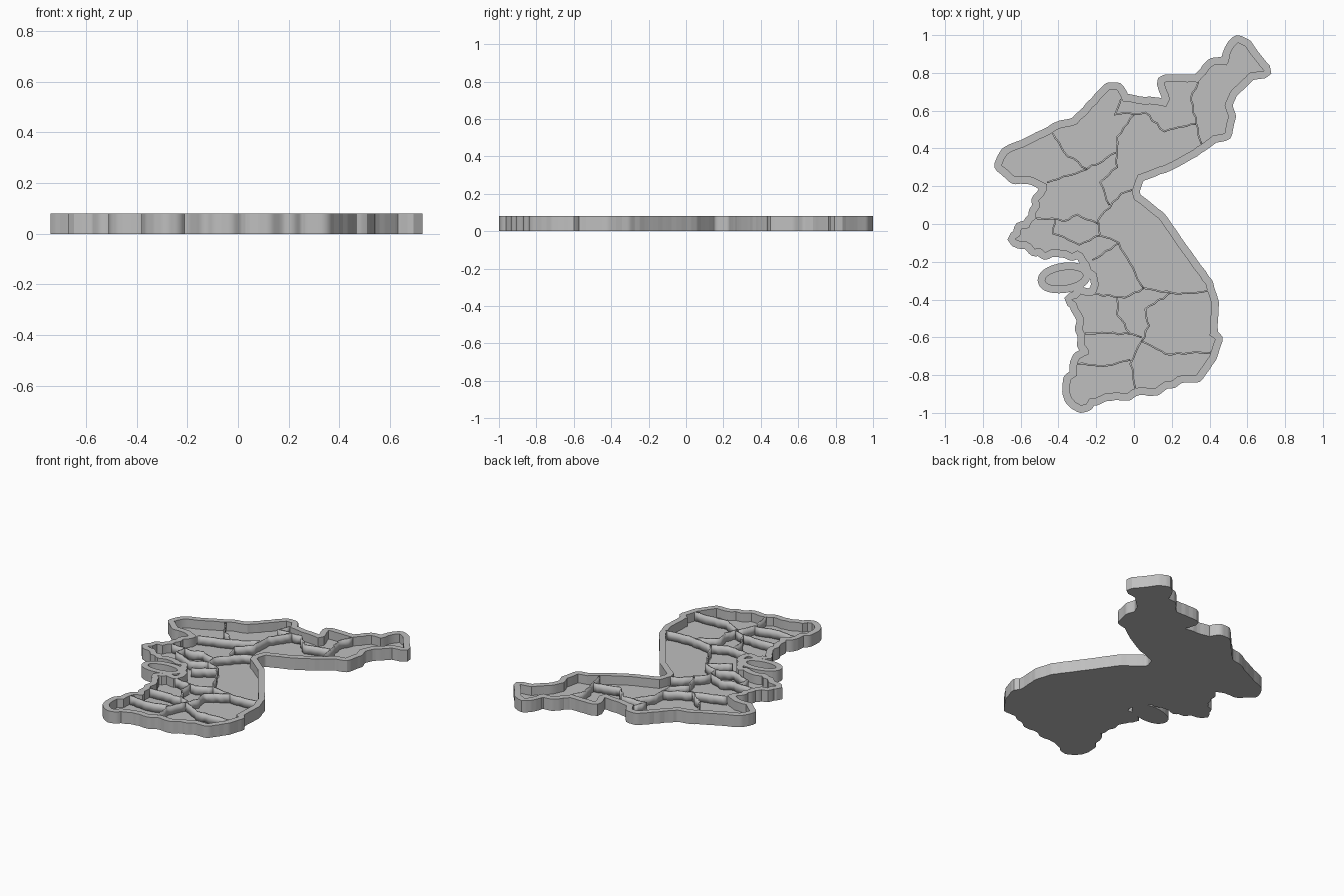
import bpy
import bmesh
import random
from math import cos, sin, pi
from mathutils import Vector
from mathutils.geometry import intersect_point_line

cube = bpy.data.objects.get("Cube")
if cube:
    bpy.data.objects.remove(cube, do_unlink=True)
random.seed(4)

HEIGHT = 0.08
FLOOR = 0.02
RIM = 0.04
WALL = 0.009
STEP = 0.03

stone = bpy.data.materials.new("plain_grey")
stone.use_nodes = True
grey = (0.52, 0.52, 0.52, 1)
stone.diffuse_color = grey
stone.node_tree.nodes["Principled BSDF"].inputs["Base Color"].default_value = grey


def left_of(a, b):
    """Unit vector pointing left of the direction from a to b."""
    return Vector((a.y - b.y, b.x - a.x, 0)).normalized()


def wander(corners, roughness):
    """Path through corners given in hundredths, with small random bays between them."""
    corners = [Vector((x, y, 0)) / 100 for x, y in corners]
    path = [corners[0]]
    for a, b in zip(corners, corners[1:]):
        count = max(1, round((b - a).length / STEP))
        for i in range(1, count):
            sway = random.uniform(-roughness, roughness)
            path.append(a.lerp(b, i / count) + left_of(a, b) * sway)
        path.append(b)
    return path


def distance(p, a, b):
    """Distance from a point to a segment."""
    t = intersect_point_line(p, a, b)[1]
    return (p - a.lerp(b, min(max(t, 0), 1))).length


def grow(loop, width):
    """Clean outward offset of a clockwise loop."""
    edges = list(zip(loop, loop[1:] + loop[:1]))
    candidates = []
    for (a, b), (c, d) in zip(edges, edges[1:] + edges[:1]):
        normal = left_of(a, b)
        candidates += [a.lerp(b, i / 4) + normal * width for i in range(5)]
        candidates.append(b + (normal + left_of(c, d)).normalized() * width)
    return [p for p in candidates
            if all(distance(p, a, b) > width * 0.99 for a, b in edges)]


def finish(name, mesh):
    """Weld, orient, colour and shade a mesh, then link it as a named object."""
    bm = bmesh.new()
    bm.from_mesh(mesh)
    bmesh.ops.remove_doubles(bm, verts=bm.verts, dist=0.0002)
    bmesh.ops.recalc_face_normals(bm, faces=bm.faces)
    bm.to_mesh(mesh)
    bm.free()
    mesh.materials.clear()
    mesh.materials.append(stone)
    obj = bpy.data.objects.new(name, mesh)
    bpy.context.collection.objects.link(obj)
    bpy.ops.object.select_all(action='DESELECT')
    obj.select_set(True)
    bpy.context.view_layer.objects.active = obj
    bpy.ops.object.shade_smooth_by_angle(angle=pi / 6)
    return obj


def slab(name, loops, height):
    """Fill closed loops (inner ones become holes) and raise them from the ground."""
    curve = bpy.data.curves.new(name + "_profile", 'CURVE')
    curve.dimensions = '2D'
    curve.fill_mode = 'BOTH'
    curve.extrude = height / 2
    for loop in loops:
        spline = curve.splines.new('POLY')
        spline.use_cyclic_u = True
        spline.points.add(len(loop) - 1)
        for knot, p in zip(spline.points, loop):
            knot.co = (p.x, p.y, 0, 1)
    helper = bpy.data.objects.new(name + "_profile", curve)
    bpy.context.collection.objects.link(helper)
    graph = bpy.context.evaluated_depsgraph_get()
    mesh = bpy.data.meshes.new_from_object(helper.evaluated_get(graph))
    bpy.data.objects.remove(helper)
    for vertex in mesh.vertices:
        vertex.co.z += height / 2
    finish(name, mesh)


def divider(name, path):
    """Thin upright wall along a path."""
    bm = bmesh.new()
    low = [bm.verts.new((p.x, p.y, FLOOR / 2)) for p in path]
    high = [bm.verts.new((p.x, p.y, HEIGHT)) for p in path]
    for i in range(len(path) - 1):
        bm.faces.new((low[i], low[i + 1], high[i + 1], high[i]))
    mesh = bpy.data.meshes.new(name)
    bm.to_mesh(mesh)
    bm.free()
    thick = finish(name, mesh).modifiers.new("thickness", 'SOLIDIFY')
    thick.thickness = WALL
    thick.offset = 0
    thick.use_even_offset = True


# Coast, clockwise from the north-east tip: smooth east, ragged south and west
east_coast = [
    (55, 96), (59, 94), (64, 87), (69, 81), (61, 80), (51, 70), (48, 63), (50, 57),
    (48, 48), (42, 47), (31, 39), (18, 32), (2, 26), (-1, 18), (0, 13), (13, 3),
    (22, -10), (38, -32), (41, -42), (40, -59), (43, -61), (40, -70), (33, -80)]
west_coast = [
    (26, -80), (8, -87), (-18, -91), (-28, -96), (-34, -89), (-30, -74), (-24, -69),
    (-26, -58), (-28, -47), (-33, -40), (-20, -36), (-20, -26), (-30, -14), (-47, -15),
    (-63, -8), (-52, 3), (-46, 21)]
north_coast = [
    (-54, 25), (-63, 25), (-70, 31), (-67, 37), (-50, 45), (-38, 51), (-30, 53),
    (-24, 59), (-13, 71), (-9, 71), (-6, 65), (17, 62), (19, 66), (16, 75), (34, 75),
    (42, 84), (49, 84), (53, 94)]
coast = wander(east_coast, 0.002) + wander(west_coast, 0.014) + wander(north_coast, 0.004)

# Tilted oval pocket for the island
island = []
for i in range(24):
    a = -2 * pi * i / 24
    island.append(Vector((cos(a) / 10 - 0.37, sin(a) / 25 + cos(a) / 80 - 0.285, 0)))

# Rims and recessed floors
for name, shore in (("mainland", coast), ("island", island)):
    slab(name + "_rim", [grow(shore, RIM), shore], HEIGHT)
    slab(name + "_floor", [shore], FLOOR)

# Walls between the regions
borders = {
    "northeast": [(34, 75), (30, 66), (33, 53), (36, 42)],
    "north": [(-7, 66), (-10, 58), (6, 59), (16, 49), (33, 53)],
    "north_spine": [(0, 58), (-9, 46), (-9, 30), (-18, 22), (-13, 10)],
    "northwest": [(-43, 48), (-37, 38), (-25, 29)],
    "upper_west": [(-46, 22), (-25, 29), (-9, 38)],
    "middle_west": [(-52, 3), (-35, 2), (-30, 5), (-19, 0)],
    "middle_spine": [(-1, 18), (-7, 16), (-19, 2), (-18, -6), (-8, -10), (5, -34)],
    "capital": [(-42, 3), (-43, -5), (-29, -11), (-18, -6)],
    "west_bay": [(-8, -10), (-22, -19)],
    "east": [(5, -34), (24, -37), (40, -35)],
    "center": [(-22, -37), (-5, -39), (5, -34)],
    "center_east": [(20, -36), (6, -45), (8, -54), (4, -62)],
    "center_west": [(-9, -39), (-9, -48), (-2, -58), (4, -60)],
    "lower_west": [(-26, -58), (-2, -58)],
    "southeast": [(4, -62), (17, -69), (41, -68)],
    "south": [(4, -62), (-2, -74), (1, -88)],
    "southwest": [(-30, -74), (-15, -75), (-2, -72)],
}
for region, corners in borders.items():
    divider(region + "_divider", wander(corners, 0.006))
